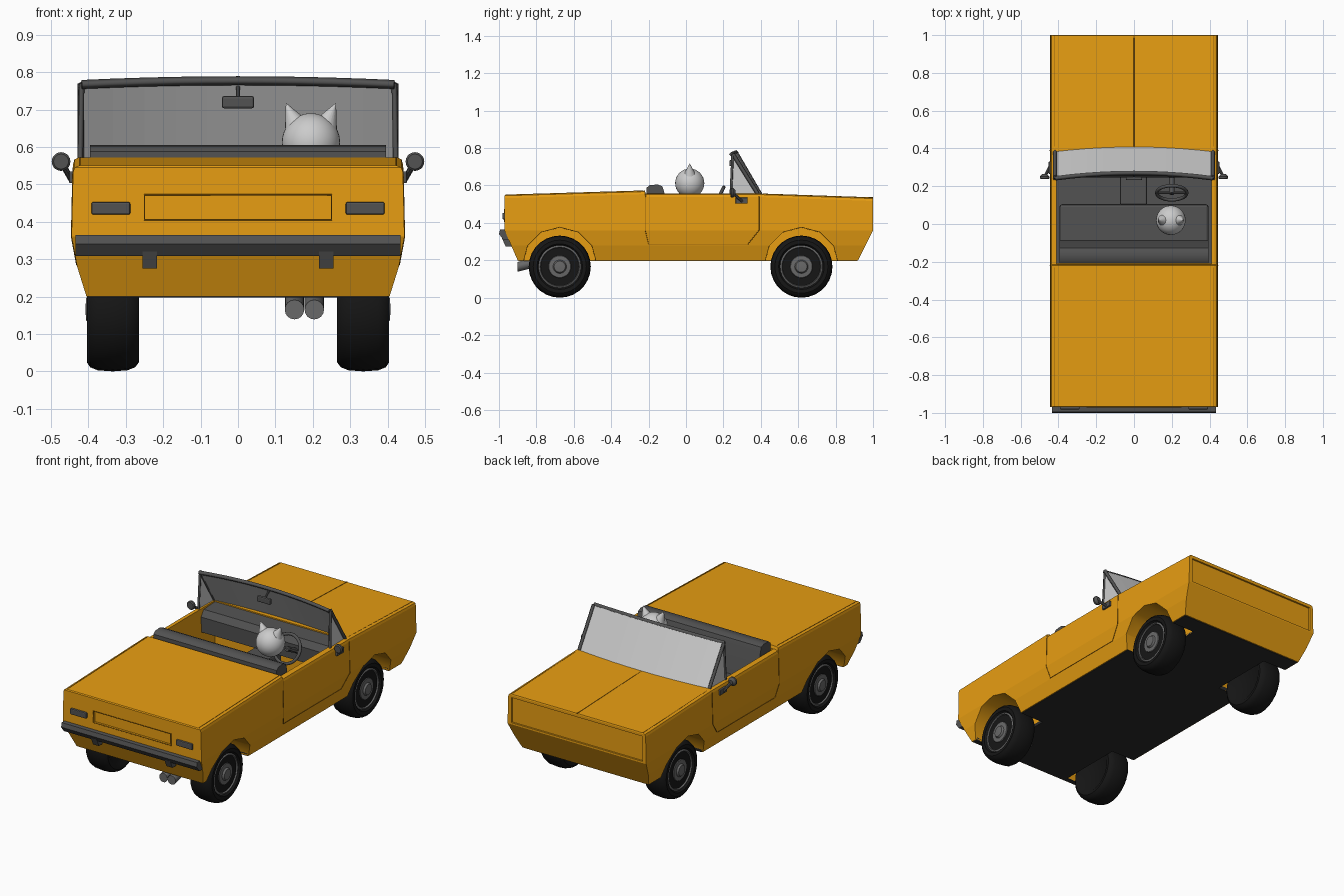
import bpy, bmesh, math
from mathutils import Vector

if "Cube" in bpy.data.objects:
    bpy.data.objects.remove(bpy.data.objects["Cube"])


def material(name, rgb):
    m = bpy.data.materials.new(name)
    m.diffuse_color = (*rgb, 1)
    m.use_nodes = True
    m.node_tree.nodes["Principled BSDF"].inputs["Base Color"].default_value = m.diffuse_color
    return m


ORANGE = material("orange_paint", (0.8, 0.34, 0.006))
DARK = material("dark_trim", (0.085, 0.085, 0.085))
RUBBER = material("rubber", (0.008, 0.008, 0.008))
UNDER = material("underside", (0.025, 0.025, 0.025))
SEAM = material("seam", (0.3, 0.12, 0.003))
STEEL = material("rim_grey", (0.14, 0.14, 0.14))


def make(name, verts, faces, mat=None, smooth=None):
    me = bpy.data.meshes.new(name)
    me.from_pydata(verts, [], faces)
    bm = bmesh.new()
    bm.from_mesh(me)
    bmesh.ops.remove_doubles(bm, verts=bm.verts, dist=1e-5)
    bmesh.ops.recalc_face_normals(bm, faces=bm.faces)
    bm.to_mesh(me)
    bm.free()
    ob = bpy.data.objects.new(name, me)
    bpy.context.collection.objects.link(ob)
    if mat:
        me.materials.append(mat)
    if smooth:
        bpy.ops.object.select_all(action='DESELECT')
        ob.select_set(True)
        bpy.context.view_layer.objects.active = ob
        bpy.ops.object.shade_smooth_by_angle(angle=math.radians(smooth))
    return ob


def loft(name, rings, mat=None, smooth=None):
    n = len(rings[0])
    faces = [(i*n+j, i*n+(j+1) % n, (i+1)*n+(j+1) % n, (i+1)*n+j)
             for i in range(len(rings)-1) for j in range(n)]
    faces += [tuple(range(n)), tuple(range((len(rings)-1)*n, len(rings)*n))]
    return make(name, [p for r in rings for p in r], faces, mat, smooth)


def box(name, x, y, z, mat=None, bevel=0):
    rings = [[(a, y[0], z[0]), (a, y[1], z[0]), (a, y[1], z[1]), (a, y[0], z[1])] for a in x]
    ob = loft(name, rings, mat)
    if bevel:
        b = ob.modifiers.new("bevel", 'BEVEL')
        b.width, b.segments = bevel, 2
    return ob


def lathe(name, profile, place, n=28, mat=None, smooth=35):
    # profile of (radius, distance along axis)
    rings = [[place(a, max(r, 1e-4)*math.cos(t*math.tau/n), max(r, 1e-4)*math.sin(t*math.tau/n))
              for t in range(n)] for r, a in profile]
    return loft(name, rings, mat, smooth)


def rod(name, a, b, r, mat=None, n=16):
    a, b = Vector(a), Vector(b)
    q = (b-a).to_track_quat('Z', 'Y')
    return lathe(name, [(r, 0), (r, (b-a).length)],
                 lambda d, u, v: a + q @ Vector((u, v, d)), n, mat)


def tube(name, pts, r, mat, cyclic=False, res=1):
    c = bpy.data.curves.new(name, 'CURVE')
    c.dimensions, c.bevel_depth, c.bevel_resolution, c.use_fill_caps = '3D', r, res, True
    s = c.splines.new('POLY')
    s.points.add(len(pts)-1)
    for p, co in zip(s.points, pts):
        p.co = (*co, 1)
    s.use_cyclic_u = cyclic
    ob = bpy.data.objects.new(name, c)
    bpy.context.collection.objects.link(ob)
    c.materials.append(mat)
    return ob


def cut(ob, cutters):
    bpy.context.view_layer.objects.active = ob
    for k in cutters:
        m = ob.modifiers.new("cut", 'BOOLEAN')
        m.object, m.operation, m.solver = k, 'DIFFERENCE', 'EXACT'
        bpy.ops.object.modifier_apply(modifier=m.name)


# Body shell: cross-sections along y, with tucked-in lower edges
stations = [(None, 0.55), (-0.22, 0.572), (-0.215, 0.556), (0.4, 0.556), (None, 0.535)]
levels = [(0.2, 0.405, -0.9, 0.92), (0.28, 0.43, -0.935, 0.96), (0.36, 0.445, -0.97, 1.0)]
rings = []
for i, (y, top) in enumerate(stations):
    rows = levels + [(top-0.018, 0.441, -0.97, 1.0), (top-0.005, 0.437, -0.97, 1.0),
                     (top, 0.425, -0.965, 0.998)]
    half = [(hw, y if y is not None else (y0 if i == 0 else y1), z) for z, hw, y0, y1 in rows]
    rings.append([(-x, b, z) for x, b, z in half] + half[::-1])
n = len(rings[0])
faces = [(i*n+j, i*n+(j+1) % n, (i+1)*n+(j+1) % n, (i+1)*n+j) for i in range(4) for j in range(n)]
faces += [(k+j, k+j+1, k+n-2-j, k+n-1-j) for k in (0, 4*n) for j in range(n//2-1)]
body = make("body", [p for r in rings for p in r], faces, ORANGE)
floor = box("underbody", (-0.4, 0.4), (-0.895, 0.915), (0.197, 0.215), UNDER)

# Wheel wells, cockpit opening and recessed end panels
WHEELS = [(s, y) for s in (-1, 1) for y in (-0.675, 0.617)]
wells = [lathe("well_cutter", [(0.197, 0.25), (0.2, 0.6)],
               lambda a, u, v, s=s, y=y: (s*a, y+u, 0.178+v), 12) for s, y in WHEELS]
holes = [box("cockpit_cutter", (-0.41, 0.41), (-0.212, 0.375), (0.25, 1)),
         box("nose_cutter", (-0.42, 0.42), (0.99, 1.1), (0.37, 0.515)),
         box("tail_cutter", (-0.248, 0.248), (-1.1, -0.958), (0.407, 0.47))]
cut(body, wells + holes)
cut(floor, wells)
for k in wells + holes:
    bpy.data.objects.remove(k)

# Wheels
tyre = [(0.112, 0.275), (0.125, 0.266), (0.142, 0.265), (0.155, 0.275), (0.163, 0.295), (0.166, 0.335),
        (0.163, 0.375), (0.155, 0.395), (0.142, 0.404), (0.122, 0.403), (0.112, 0.39)]
rim = [(0, 0.28), (0.114, 0.28), (0.114, 0.393), (0.105, 0.398), (0.098, 0.38), (0.066, 0.38),
       (0.058, 0.394), (0.036, 0.396), (0.03, 0.406), (0, 0.408)]
for s, y in WHEELS:
    place = lambda a, u, v: (s*a, y+u, 0.166+v)
    lathe("tyre", tyre, place, 28, RUBBER)
    lathe("wheel_rim", rim, place, 28, STEEL)

# Panel seams
box("tail_seam", (-0.002, 0.002), (0.985, 0.9995), (0.527, 0.538), SEAM)
tube("hood_seam", [(0, 0.41, 0.555), (0, 0.998, 0.535)], 0.002, SEAM)
for s in (-1, 1):
    tube("door_seam", [(s*0.441, -0.218, 0.545), (s*0.445, -0.218, 0.36), (s*0.431, -0.2, 0.285),
                       (s*0.431, 0.33, 0.285), (s*0.445, 0.39, 0.36), (s*0.441, 0.39, 0.54)], 0.002, SEAM)
    tube("hood_edge_seam", [(s*0.422, 0.41, 0.555), (s*0.422, 0.998, 0.535)], 0.0015, SEAM)
    tube("deck_edge_seam", [(s*0.422, -0.23, 0.572), (s*0.422, -0.965, 0.55)], 0.0015, SEAM)

# Interior
box("cabin_floor", (-0.41, 0.41), (-0.21, 0.375), (0.245, 0.26), DARK)
box("seat_cushion", (-0.395, 0.395), (-0.205, 0.105), (0.26, 0.41), DARK, 0.015)
loft("seat_back", [[(x, y, z) for y, z in ((-0.21, 0.4), (-0.21, 0.588), (-0.195, 0.602), (-0.15, 0.605),
     (-0.126, 0.595), (-0.118, 0.57), (-0.085, 0.4))] for x in (-0.395, 0.395)], DARK, 40)
box("centre_console", (-0.075, 0.07), (0.1, 0.3), (0.26, 0.42), DARK, 0.01)
loft("dashboard", [[(x, y, z) for y, z in ((0.25, 0.42), (0.245, 0.51), (0.27, 0.545), (0.374, 0.55),
     (0.374, 0.42))] for x in (-0.409, 0.409)], DARK)
bpy.ops.mesh.primitive_torus_add(major_radius=0.08, minor_radius=0.009, major_segments=28, minor_segments=8,
                                 location=(0.2, 0.165, 0.52), rotation=(math.radians(62), 0, 0))
wheel = bpy.context.object
wheel.name = "steering_wheel"
wheel.data.materials.append(DARK)
bpy.ops.object.shade_smooth()
rod("steering_column", (0.2, 0.16, 0.522), (0.2, 0.3, 0.45), 0.014, DARK)
rod("steering_spoke", (0.12, 0.165, 0.52), (0.28, 0.165, 0.52), 0.007, DARK, 8)

# Ball ornament with two pointed ears
bpy.ops.mesh.primitive_uv_sphere_add(segments=32, ring_count=16, radius=0.078, location=(0.195, 0.02, 0.612))
bpy.context.object.name = "ball_head"
bpy.ops.object.shade_smooth()
for s in (-1, 1):
    a, b = Vector((0.195+s*0.036, 0.02, 0.65)), Vector((0.195+s*0.067, 0.02, 0.718))
    q = (b-a).to_track_quat('Z', 'Y')
    lathe("ear", [(0.037, 0), (0, (b-a).length)], lambda d, u, v: a + q @ Vector((u, v, d)), 20)


# Windscreen: bowed glass in a dark frame, with triangular side panes
def screen(u, v):
    lo = Vector((0.418*u, 0.408-0.025*u*u, 0.556))
    hi = Vector((0.418*u, 0.278-0.028*u*u, 0.779-0.01*u*u))
    return lo.lerp(hi, v)


us = [i/5-1 for i in range(11)]
glass = make("windscreen", [screen(u, v) for v in (0, 1) for u in us],
             [(i, i+1, i+12, i+11) for i in range(10)])
glass.modifiers.new("thick", 'SOLIDIFY').thickness = 0.006
tube("windscreen_top_rail", [screen(u, 1) - Vector((0, 0.008, 0.002)) for u in us], 0.012, DARK, res=0)
for s in (-1, 1):
    lo, hi, foot = screen(s, 0), screen(s, 1), Vector((s*0.422, 0.24, 0.55))
    tube("screen_post", [lo, hi], 0.011, DARK, res=0)
    tube("side_pane_post", [foot, hi], 0.008, DARK, res=0)
    make("side_pane", [foot, lo, hi], [(0, 1, 2)])
box("inner_mirror", (-0.043, 0.043), (0.232, 0.25), (0.703, 0.736), DARK, 0.006)
rod("inner_mirror_stalk", (0, 0.245, 0.725), (0, 0.285, 0.76), 0.006, DARK, 8)

# Side mirrors, tail lights, bumper and exhausts
for s in (-1, 1):
    box("mirror_bracket", sorted((s*0.435, s*0.452)), (0.265, 0.33), (0.503, 0.535), DARK, 0.004)
    rod("mirror_stalk", (s*0.447, 0.3, 0.515), (s*0.47, 0.255, 0.556), 0.008, DARK, 8)
    lathe("side_mirror", [(0.02, 0.237), (0.025, 0.242), (0.025, 0.252), (0.012, 0.265)],
          lambda d, u, v: (s*0.473+u, d, 0.561+v), 20, DARK)
    box("tail_light", sorted((s*0.288, s*0.392)), (-0.982, -0.965), (0.419, 0.453), DARK, 0.005)
    loft("bumper_bracket", [[(x, -0.985, 0.32), (x, -0.965, 0.275), (x, -0.92, 0.275), (x, -0.94, 0.32)]
                            for x in (s*0.217, s*0.255)], DARK)
tube("tail_panel_trim", [(x, -0.97, z) for x, z in ((-0.25, 0.405), (0.25, 0.405), (0.25, 0.472),
     (-0.25, 0.472))], 0.0025, SEAM, True)
loft("bumper", [[(x, y, z) for y, z in ((-0.955, 0.366), (-0.994, 0.364), (-1.0, 0.34), (-0.975, 0.308),
     (-0.94, 0.308))] for x in (-0.435, 0.435)], DARK)
for x in (0.151, 0.204):
    lathe("exhaust", [(0.024, 0), (0.026, 0.04), (0.026, 0.2), (0.02, 0.2)][::-1] + [(0.02, 0.01)],
          lambda d, u, v, x=x: (x+u, -0.7-d, 0.215-0.25*d+v), 16, STEEL)
